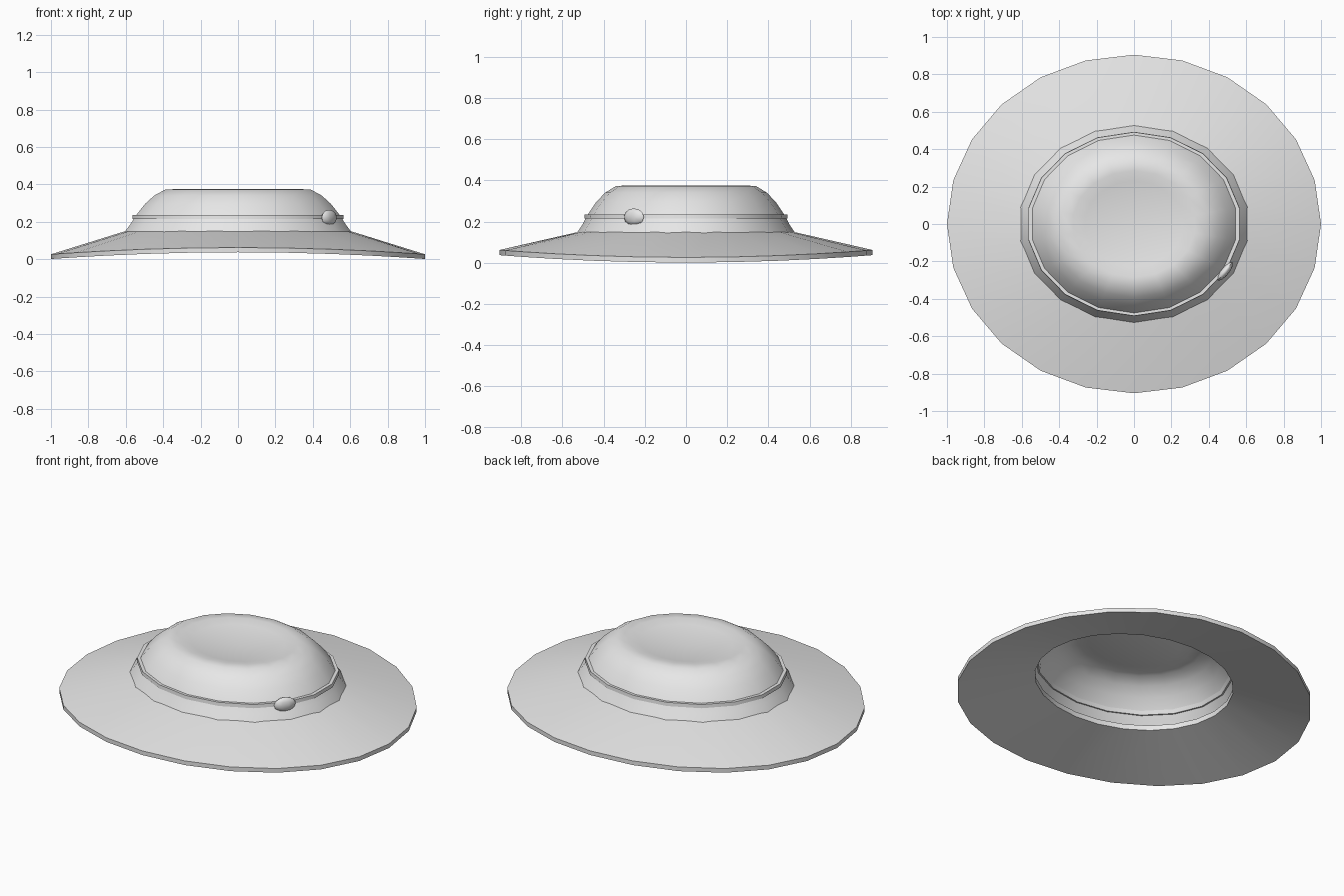
import bpy, bmesh, math
from mathutils import Matrix, Vector

if "Cube" in bpy.data.objects:
    bpy.data.objects.remove(bpy.data.objects["Cube"])

felt = bpy.data.materials.new("light_grey_felt")
felt.diffuse_color = (0.8, 0.8, 0.8, 1)
felt.use_nodes = True
felt.node_tree.nodes["Principled BSDF"].inputs["Base Color"].default_value = felt.diffuse_color


def finish(name, bm, angle):
    mesh = bpy.data.meshes.new(name)
    bm.to_mesh(mesh)
    bm.free()
    mesh.materials.append(felt)
    ob = bpy.data.objects.new(name, mesh)
    bpy.context.collection.objects.link(ob)
    bpy.ops.object.select_all(action='DESELECT')
    ob.select_set(True)
    bpy.context.view_layer.objects.active = ob
    bpy.ops.object.shade_smooth_by_angle(angle=math.radians(angle))
    return ob


def lathe(name, rings, sides, angle, closed=False, droop=0.0):
    """Oval rings of (x radius, y radius, z), starting at the back, joined in order."""
    bm = bmesh.new()
    loops = []
    for rx, ry, z in rings:
        if rx == 0:
            loops.append([bm.verts.new((0, 0, z))] * sides)
            continue
        loop = []
        for i in range(sides):
            a = math.pi / 2 + math.tau * i / sides
            x, y = rx * math.cos(a), ry * math.sin(a)
            sag = droop * x * x * max(0, (rx - 0.56) / 0.44)
            loop.append(bm.verts.new((x, y, z - sag)))
        loops.append(loop)
    pairs = list(zip(loops, loops[1:]))
    if closed:
        pairs.append((loops[-1], loops[0]))
    for low, high in pairs:
        for i in range(sides):
            j = (i + 1) % sides
            quad = [low[i], low[j], high[j], high[i]]
            bm.faces.new(list(dict.fromkeys(quad)))
    return finish(name, bm, angle)


# Wide brim, drooping toward the sides
lathe("brim", [(0.57, 0.49, 0.125), (1.0, 0.905, 0.037), (1.0, 0.905, 0.062),
               (0.61, 0.525, 0.149), (0.57, 0.49, 0.155)], 24, 30, True, 0.036)

# Domed crown with a shallow dent on top, open underneath
lathe("crown", [(0.622, 0.535, 0.132), (0.612, 0.526, 0.15), (0.585, 0.502, 0.185),
                (0.563, 0.485, 0.22), (0.545, 0.469, 0.245), (0.505, 0.435, 0.295),
                (0.455, 0.392, 0.34), (0.395, 0.34, 0.372), (0.33, 0.285, 0.375),
                (0.265, 0.23, 0.362), (0, 0, 0.345)], 18, 50)

# Narrow ribbon around the crown
lathe("ribbon", [(0.558, 0.480, 0.214), (0.574, 0.493, 0.214),
                 (0.572, 0.491, 0.235), (0.548, 0.472, 0.235)], 18, 30, True)

# Small flattened button on the ribbon
bm = bmesh.new()
bmesh.ops.create_uvsphere(bm, u_segments=10, v_segments=6, radius=1)
turn = math.atan2(-0.62, 0.78)
bm.transform(Matrix.Translation(Vector((0.487, -0.253, 0.222)))
             @ Matrix.Rotation(turn, 4, 'Z') @ Matrix.Diagonal((0.022, 0.062, 0.042, 1)))
finish("button", bm, 40)
